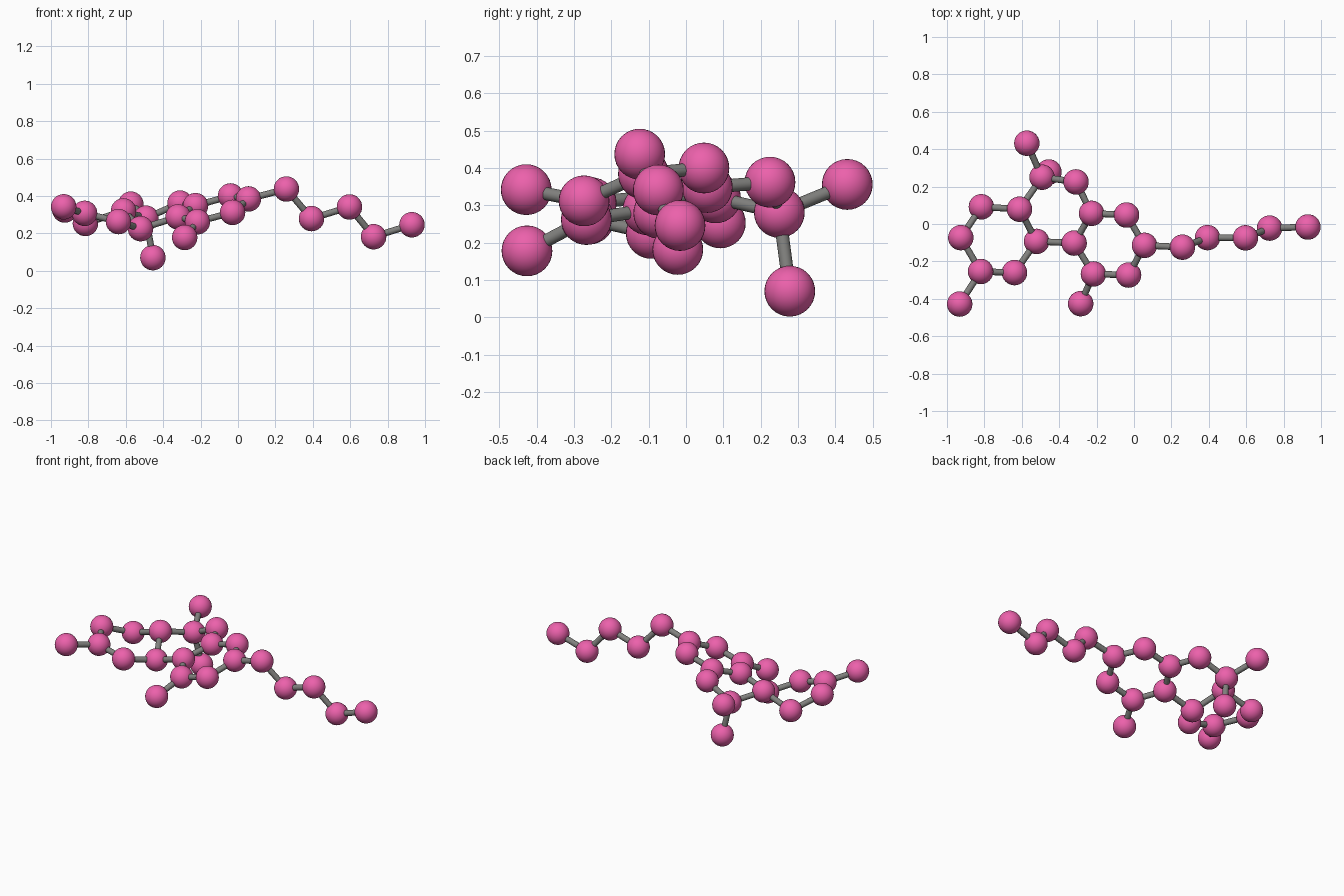
import bpy
from mathutils import Vector

if "Cube" in bpy.data.objects:
    bpy.data.objects.remove(bpy.data.objects["Cube"])

ATOM_R, BOND_R = 0.068, 0.0175

# atom centres: tail, flat ring, hydroxyl, middle ring, methyls, left ring
ATOMS = {
    "tail_1": (0.93, -0.016, 0.246), "tail_2": (0.725, -0.022, 0.182),
    "tail_3": (0.596, -0.074, 0.341), "tail_4": (0.393, -0.073, 0.279),
    "tail_5": (0.259, -0.124, 0.437),
    "ring_a1": (0.056, -0.114, 0.384), "ring_a2": (-0.04, 0.048, 0.40),
    "ring_a3": (-0.227, 0.057, 0.348), "ring_a4": (-0.32, -0.102, 0.288),
    "ring_a5": (-0.217, -0.267, 0.262), "ring_a6": (-0.029, -0.273, 0.312),
    "hydroxyl": (-0.285, -0.426, 0.178),
    "bridge": (-0.31, 0.225, 0.362), "ring_b1": (-0.492, 0.25, 0.281),
    "methyl_up": (-0.573, 0.432, 0.356), "methyl_down": (-0.455, 0.278, 0.07),
    "ring_c1": (-0.612, 0.079, 0.32), "ring_c2": (-0.521, -0.093, 0.225),
    "ring_c3": (-0.816, 0.092, 0.253), "ring_c4": (-0.926, -0.073, 0.325),
    "ring_c5": (-0.82, -0.254, 0.307), "ring_c6": (-0.639, -0.26, 0.263),
    "methyl_side": (-0.932, -0.428, 0.342),
}

# chains of bonded atoms
CHAINS = [
    "tail_1 tail_2 tail_3 tail_4 tail_5 ring_a1",
    "ring_a1 ring_a2 ring_a3 ring_a4 ring_a5 ring_a6 ring_a1",
    "ring_a5 hydroxyl",
    "ring_a3 bridge ring_b1 ring_c1 ring_c2 ring_a4",
    "methyl_up ring_b1 methyl_down",
    "ring_c1 ring_c3 ring_c4 ring_c5 ring_c6 ring_c2",
    "ring_c5 methyl_side",
]


def material(name, color):
    m = bpy.data.materials.new(name)
    m.diffuse_color = color
    m.use_nodes = True
    m.node_tree.nodes["Principled BSDF"].inputs["Base Color"].default_value = m.diffuse_color
    return m


pink = material("pink", (0.84, 0.12, 0.41, 1))
grey = material("grey", (0.22, 0.22, 0.21, 1))


def finish(name, mat):
    ob = bpy.context.object
    ob.name = name
    ob.data.materials.append(mat)
    bpy.ops.object.shade_smooth_by_angle()


# balls
for name, pos in ATOMS.items():
    bpy.ops.mesh.primitive_uv_sphere_add(segments=32, ring_count=16, radius=ATOM_R, location=pos)
    finish("atom_" + name, pink)

# sticks
for chain in CHAINS:
    names = chain.split()
    for a, b in zip(names, names[1:]):
        p, q = Vector(ATOMS[a]), Vector(ATOMS[b])
        d = q - p
        bpy.ops.mesh.primitive_cylinder_add(
            vertices=20, radius=BOND_R, depth=d.length, location=(p + q) / 2,
            rotation=d.to_track_quat('Z', 'Y').to_euler())
        finish(f"bond_{a}_{b}", grey)
